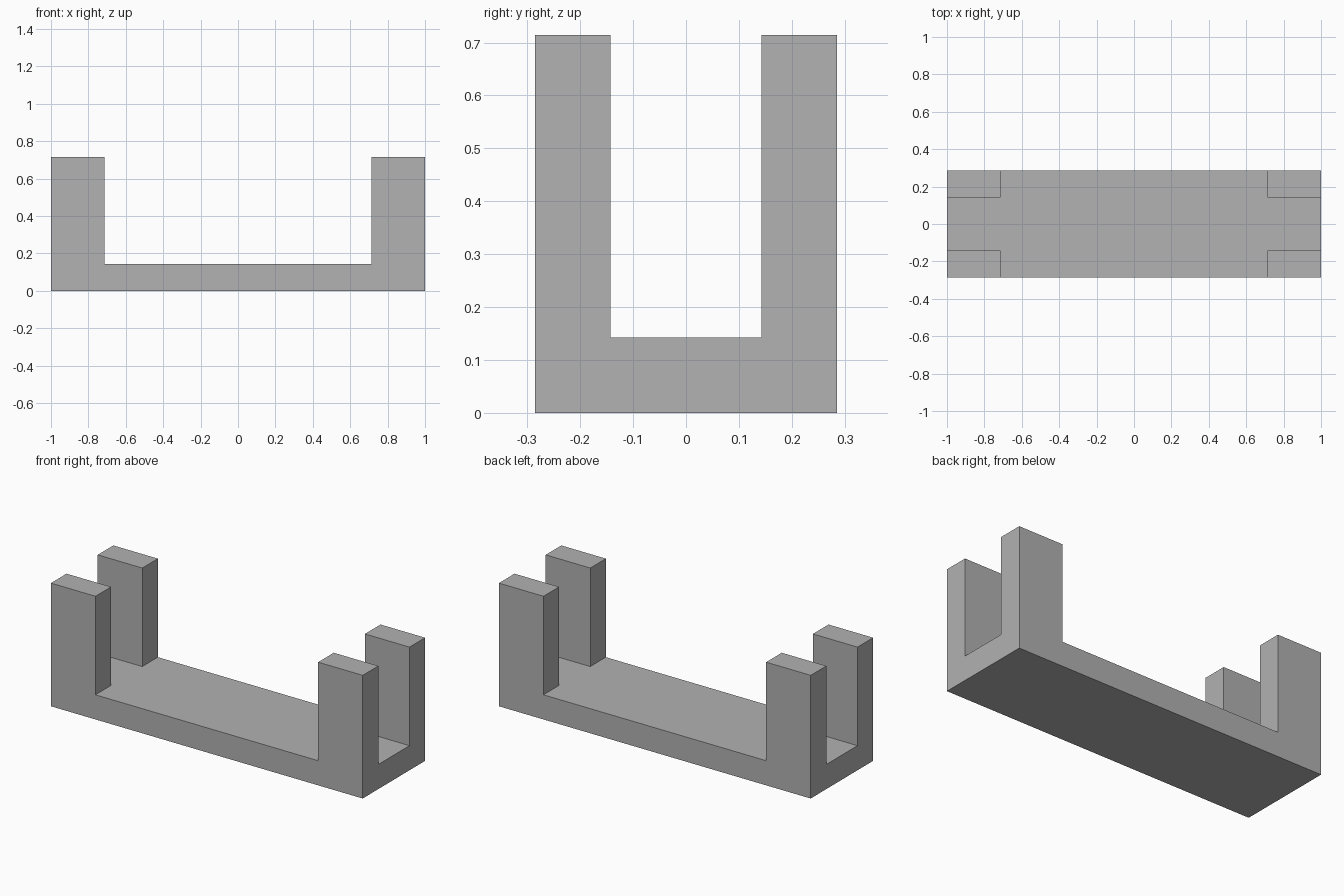
import bpy
import bmesh
from mathutils import Vector

cube = bpy.data.objects.get("Cube")
if cube:
    bpy.data.objects.remove(cube, do_unlink=True)

UNIT = 1 / 7                      # the whole part sits on a grid of this step
HALF_X, HALF_Y = 7 * UNIT, 2 * UNIT
POST_X, POST_Y = 5 * UNIT, UNIT   # inner sides of the posts
BASE_H, POST_H = UNIT, 4 * UNIT

# Plain grey material
grey = bpy.data.materials.new("plain_grey")
grey.use_nodes = True
colour = (0.445, 0.445, 0.445, 1)
grey.diffuse_color = colour
grey.node_tree.nodes["Principled BSDF"].inputs["Base Color"].default_value = colour

# Base slab
bm = bmesh.new()
bmesh.ops.create_cube(bm, size=1)
bmesh.ops.scale(bm, vec=(2 * HALF_X, 2 * HALF_Y, BASE_H), verts=bm.verts)
bmesh.ops.translate(bm, vec=(0, 0, BASE_H / 2), verts=bm.verts)

# Cut lines that mark the post footprints
for axis, offset in ((Vector((1, 0, 0)), POST_X), (Vector((0, 1, 0)), POST_Y)):
    for side in (-1, 1):
        bmesh.ops.bisect_plane(bm, geom=bm.verts[:] + bm.edges[:] + bm.faces[:],
                               plane_co=axis * offset * side, plane_no=axis)

# Four corner posts raised from the slab
corners = []
for face in bm.faces:
    c = face.calc_center_median()
    if face.normal.z > 0.9 and abs(c.x) > POST_X and abs(c.y) > POST_Y:
        corners.append(face)
for face in corners:
    raised = bmesh.ops.extrude_discrete_faces(bm, faces=[face])["faces"]
    bmesh.ops.translate(bm, vec=(0, 0, POST_H), verts=raised[0].verts)

# Merge coplanar faces into clean flat sides
bmesh.ops.dissolve_limit(bm, angle_limit=0.01, verts=bm.verts, edges=bm.edges)
bmesh.ops.recalc_face_normals(bm, faces=bm.faces)

mesh = bpy.data.meshes.new("cradle_base_with_posts")
bm.to_mesh(mesh)
bm.free()
mesh.materials.append(grey)
cradle = bpy.data.objects.new("cradle_base_with_posts", mesh)
bpy.context.collection.objects.link(cradle)
